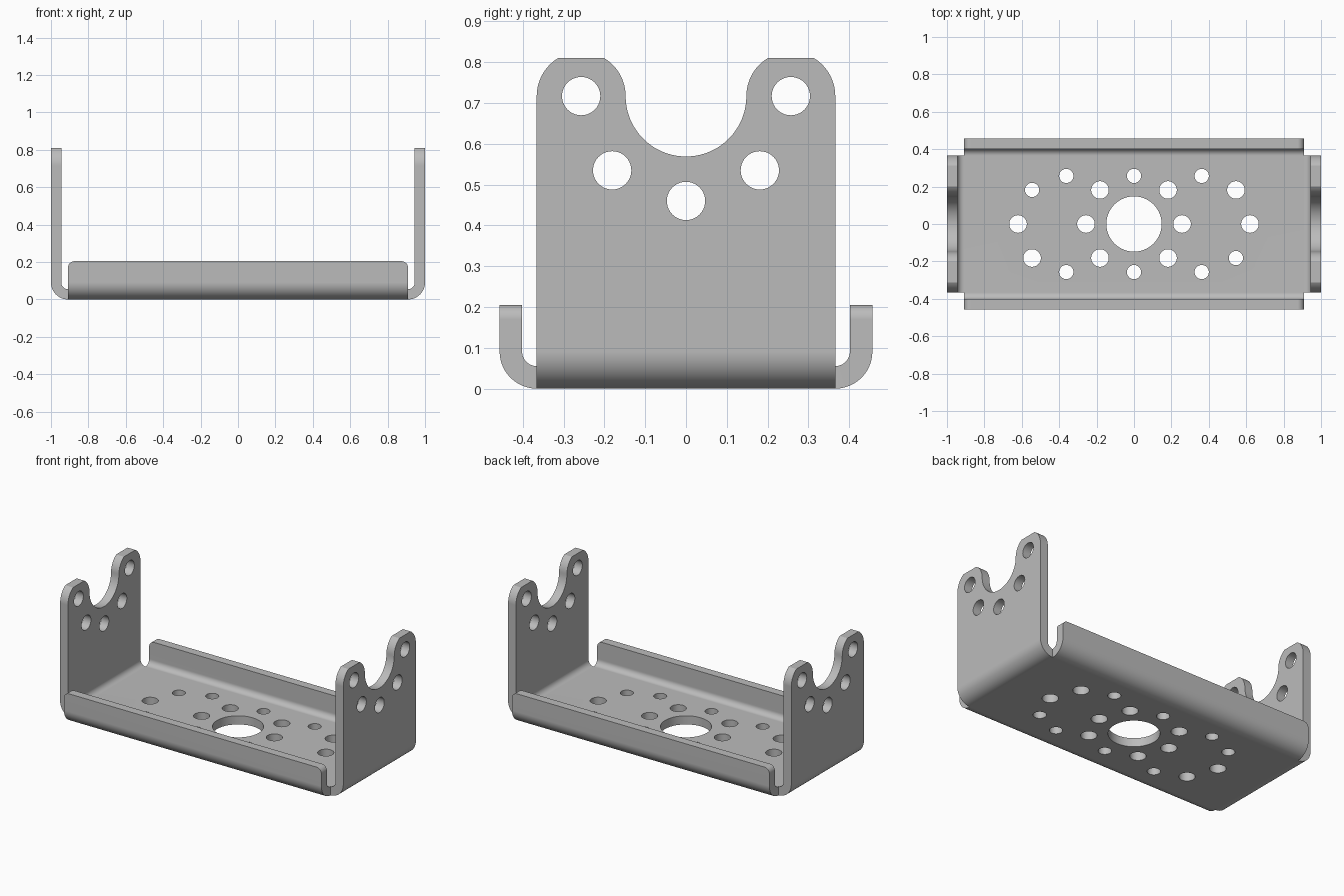
import bpy
import bmesh
import math
from mathutils import Vector

cube = bpy.data.objects.get("Cube")
if cube:
    bpy.data.objects.remove(cube, do_unlink=True)

# Sheet metal sizes
THICK = 0.055
R = 0.091                      # outer bend radius
HX, HY = 1 - R, 0.457 - R      # half size of the flat base
SIDE_TOP, END_TOP = 0.205, 0.81
BEND_STEPS = 12


def arc(cx, cy, r, a0, a1, n):
    """Points on an arc, angles in degrees."""
    return [(cx + r * math.cos(math.radians(a0 + (a1 - a0) * i / n)),
             cy + r * math.sin(math.radians(a0 + (a1 - a0) * i / n)))
            for i in range(n + 1)]


def circle(cx, cy, r, n=40):
    return arc(cx, cy, r, 0, 360, n)[:-1]


def panel(bm, loops, place):
    """Fill an outline with holes, then move it into position."""
    verts, edges = [], []
    for loop in loops:
        vs = [bm.verts.new((u, v, 0)) for u, v in loop]
        edges += [bm.edges.new((vs[i - 1], vs[i])) for i in range(len(vs))]
        verts += vs
    bmesh.ops.triangle_fill(bm, edges=edges, use_beauty=True, normal=(0, 0, 1))
    for v in verts:
        v.co = Vector(place(v.co.x, v.co.y))


def bend(bm, half, start, place):
    """Quarter-round strip from the base edge up to a wall."""
    rows = [[bm.verts.new(place(s * half, d, z)) for s in (-1, 1)]
            for d, z in arc(start, R, R, -90, 0, BEND_STEPS)]
    for a, b in zip(rows, rows[1:]):
        bm.faces.new((a[0], a[1], b[1], b[0]))


bm = bmesh.new()

# Base with centre bore and bolt holes
BIG, SMALL = 0.047, 0.038
holes = [(0, 0, 0.148)]
for s in (-1, 1):
    holes += [(s * 0.62, 0, BIG), (s * 0.257, 0, BIG), (0, s * 0.257, SMALL),
              (s * 0.545, s * 0.182, BIG), (s * 0.545, -s * 0.182, SMALL)]
    for t in (-1, 1):
        holes += [(s * 0.362, t * 0.257, SMALL), (s * 0.182, t * 0.182, BIG)]
base = [(-HX, -HY), (HX, -HY), (HX, HY), (-HX, HY)]
panel(bm, [base] + [circle(*h) for h in holes], lambda u, v: (u, v, 0))

# Low side wall outline with rounded top corners
c = 0.035
side_wall = ([(-HX, R), (HX, R)]
             + arc(HX - c, SIDE_TOP - c, c, 0, 90, 8)
             + arc(-HX + c, SIDE_TOP - c, c, 90, 180, 8))

# Tall end wall outline: two clipped round ears around a round notch
EAR_Y, EAR_Z = 0.257, 0.717
ear_r, notch_r = HY - EAR_Y, 2 * EAR_Y - HY
clip = math.degrees(math.asin((END_TOP - EAR_Z) / ear_r))
end_wall = ([(-HY, R), (HY, R)]
            + arc(EAR_Y, EAR_Z, ear_r, 0, clip, 12)
            + arc(EAR_Y, EAR_Z, ear_r, 180 - clip, 180, 12)
            + arc(0, EAR_Z, notch_r, 0, -180, 40)[1:-1]
            + arc(-EAR_Y, EAR_Z, ear_r, 0, clip, 12)
            + arc(-EAR_Y, EAR_Z, ear_r, 180 - clip, 180, 12))
end_holes = [circle(y, z, BIG) for y, z in
             [(-EAR_Y, EAR_Z), (EAR_Y, EAR_Z), (-0.181, 0.535), (0.181, 0.535), (0, 0.46)]]

# Both pairs of walls with their bends
for s in (-1, 1):
    panel(bm, [side_wall], lambda u, v: (u, s * (HY + R), v))
    bend(bm, HX, HY, lambda w, d, z: (w, s * d, z))
    panel(bm, [end_wall] + end_holes, lambda u, v: (s * (HX + R), u, v))
    bend(bm, HY, HX, lambda w, d, z: (s * d, w, z))

# Weld the sheet and point its outer skin outwards
bmesh.ops.remove_doubles(bm, verts=bm.verts[:], dist=1e-4)
bmesh.ops.recalc_face_normals(bm, faces=bm.faces[:])
bm.normal_update()
floor = min(bm.faces, key=lambda f: f.calc_center_median().z)
if floor.normal.z > 0:
    bmesh.ops.reverse_faces(bm, faces=bm.faces[:])

mesh = bpy.data.meshes.new("bracket")
bm.to_mesh(mesh)
bm.free()
bracket = bpy.data.objects.new("bracket", mesh)
bpy.context.collection.objects.link(bracket)

# Grey metal
metal = bpy.data.materials.new("grey metal")
metal.use_nodes = True
colour = (0.5, 0.5, 0.5, 1)
metal.diffuse_color = colour
metal.node_tree.nodes["Principled BSDF"].inputs["Base Color"].default_value = colour
mesh.materials.append(metal)

# Thicken the sheet inwards, then shade
bpy.ops.object.select_all(action='DESELECT')
bracket.select_set(True)
bpy.context.view_layer.objects.active = bracket
solid = bracket.modifiers.new("thickness", 'SOLIDIFY')
solid.thickness = THICK
solid.offset = -1
solid.use_even_offset = True
bpy.ops.object.modifier_apply(modifier=solid.name)
bpy.ops.object.shade_smooth_by_angle(angle=math.radians(30))
weighted = bracket.modifiers.new("weighted normals", 'WEIGHTED_NORMAL')
weighted.keep_sharp = True
